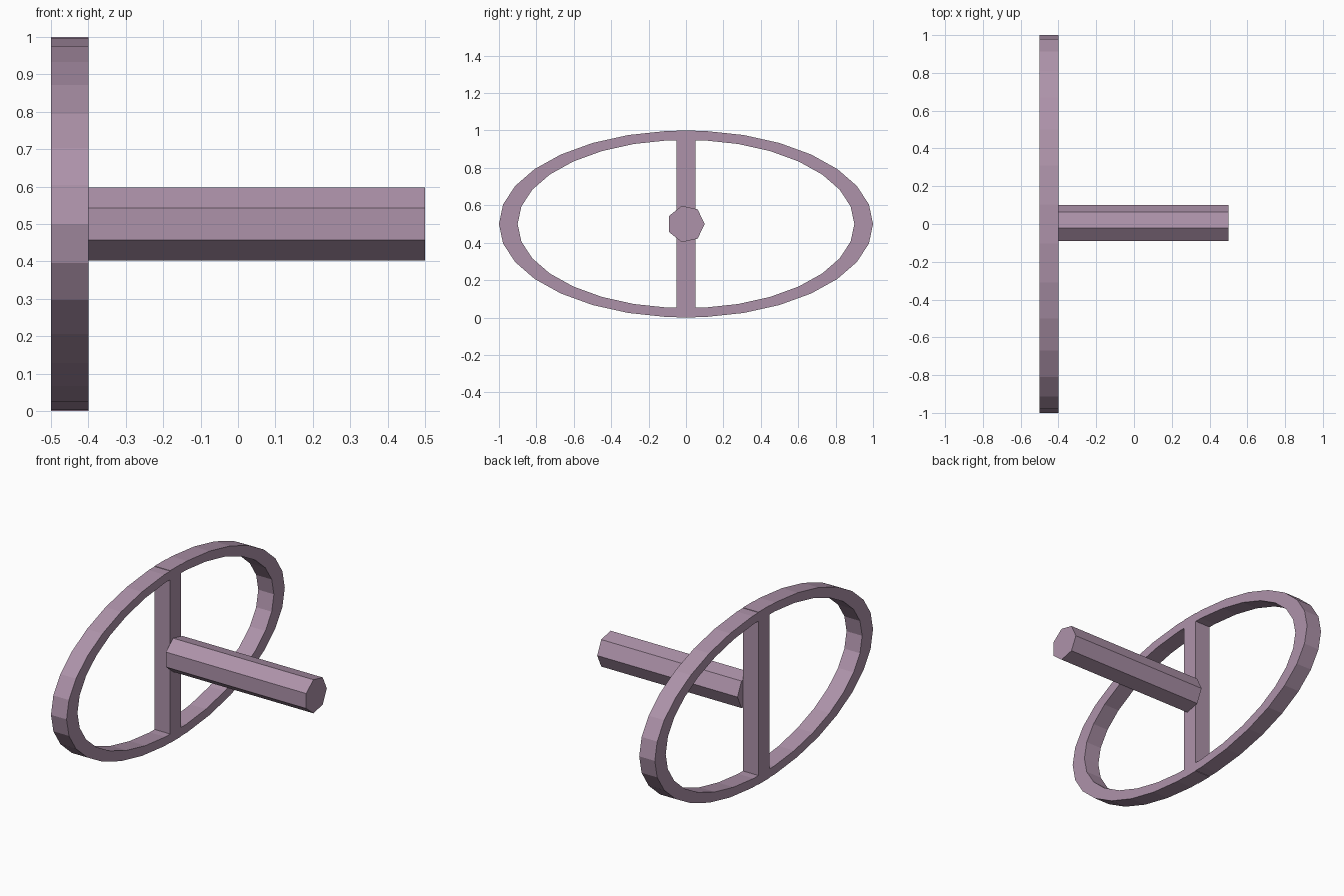
import bpy
from math import cos, sin, tau

if "Cube" in bpy.data.objects:
    bpy.data.objects.remove(bpy.data.objects["Cube"])


def make_object(name, verts, faces):
    mesh = bpy.data.meshes.new(name)
    mesh.from_pydata(verts, [], faces)
    mesh.update()
    obj = bpy.data.objects.new(name, mesh)
    bpy.context.collection.objects.link(obj)
    mat = bpy.data.materials.get("mauve") or bpy.data.materials.new("mauve")
    mat.diffuse_color = (0.42, 0.29, 0.40, 1)
    mat.use_nodes = True
    mat.node_tree.nodes["Principled BSDF"].inputs["Base Color"].default_value = mat.diffuse_color
    mesh.materials.append(mat)
    return obj


def ellipse(x, ry, rz, sides):
    return [(x, ry * cos(tau * i / sides), 0.5 + rz * sin(tau * i / sides))
            for i in range(sides)]


BACK, FRONT, END = -0.5, -0.4, 0.5

# Oval rim: four loops bridged into a rectangular-section ring
n = 30
loops = [(BACK, 1.0, 0.5), (FRONT, 1.0, 0.5), (FRONT, 0.9, 0.45), (BACK, 0.9, 0.45)]
verts = [v for loop in loops for v in ellipse(*loop, n)]
faces = []
for k in range(4):
    a, b = k * n, (k + 1) % 4 * n
    for i in range(n):
        j = (i + 1) % n
        faces.append((a + i, a + j, b + j, b + i)[::-1])
make_object("oval_rim", verts, faces)

# Upright spoke across the rim
verts = [(x, y, z) for x in (BACK, FRONT) for y in (-0.05, 0.05) for z in (0, 1)]
make_object("spoke", verts, [(0, 1, 3, 2), (4, 6, 7, 5), (0, 4, 5, 1),
                             (2, 3, 7, 6), (0, 2, 6, 4), (1, 5, 7, 3)])

# Seven-sided shaft
s = 7
verts = ellipse(FRONT, 0.1, 0.1, s) + ellipse(END, 0.1, 0.1, s)
faces = [(i, s + i, s + (i + 1) % s, (i + 1) % s)[::-1] for i in range(s)]
faces += [tuple(range(s))[::-1], tuple(range(s, 2 * s))]
make_object("shaft", verts, faces)

# Keep all face normals pointing outward
import bmesh
for obj in bpy.context.collection.objects:
    bm = bmesh.new()
    bm.from_mesh(obj.data)
    bmesh.ops.recalc_face_normals(bm, faces=bm.faces)
    bm.to_mesh(obj.data)
    bm.free()
